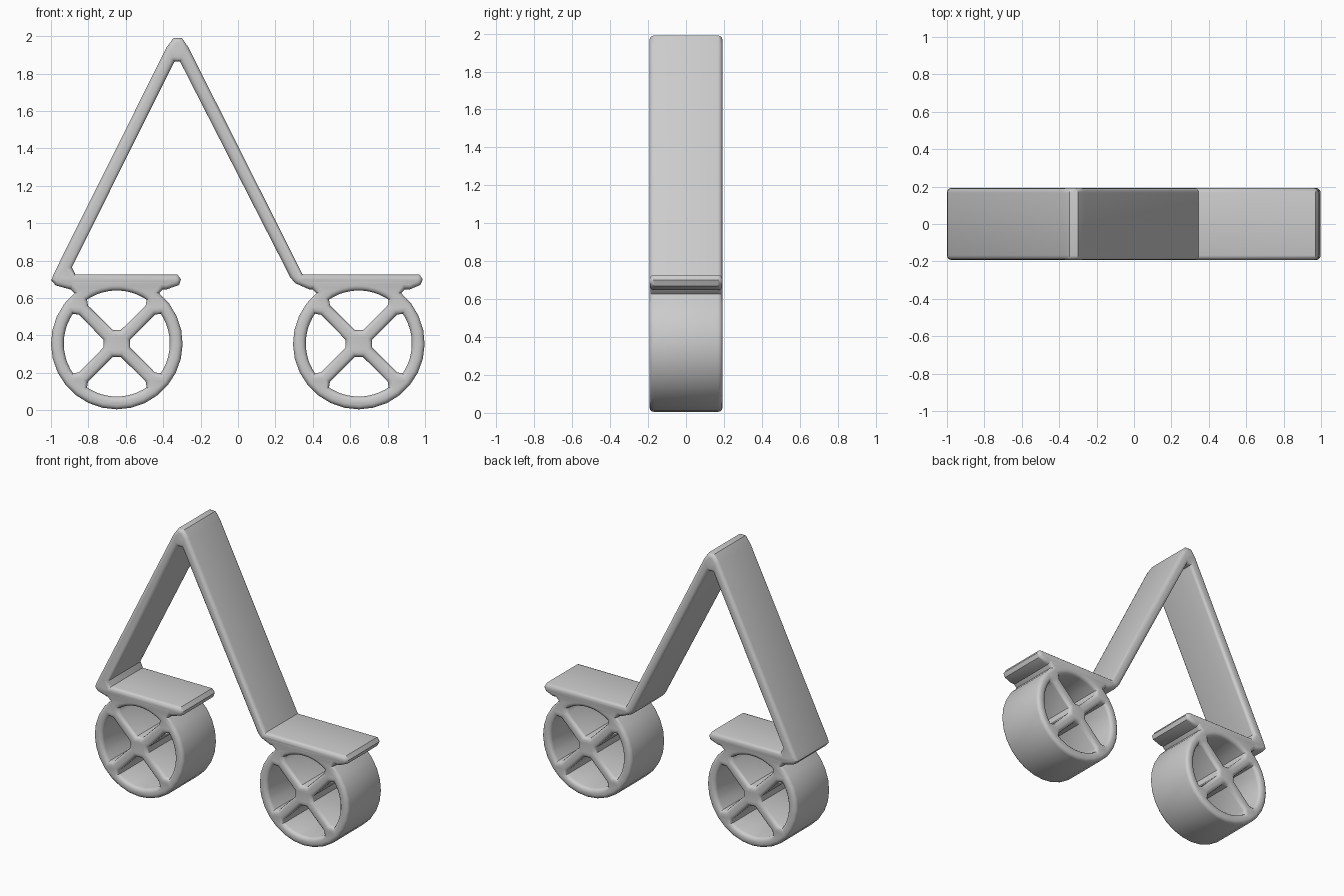
import bpy
import bmesh
from math import sin, cos, radians
from mathutils import Matrix, Vector

cube = bpy.data.objects.get("Cube")
if cube:
    bpy.data.objects.remove(cube, do_unlink=True)

HALF_DEPTH = 0.193
EDGE = 0.025
RADIUS = 0.352       # wheel rim, outside
HOLE_RADIUS = 0.285  # wheel rim, inside
HUB_Z = 0.357

grey = bpy.data.materials.new("plain grey")
grey.use_nodes = True
colour = (0.6, 0.6, 0.6, 1)
grey.diffuse_color = colour
grey.node_tree.nodes["Principled BSDF"].inputs["Base Color"].default_value = colour


def arc(radius, start, end, steps):
    """Points on an arc round the origin, angles in degrees."""
    angles = [radians(start + (end - start) * i / steps) for i in range(steps + 1)]
    return [(radius * cos(a), radius * sin(a)) for a in angles]


def soften(points, cut=0.03):
    """Cut every corner of a closed outline once."""
    result = []
    for i, p in enumerate(points):
        p = Vector(p)
        for q in (Vector(points[i - 1]), Vector(points[(i + 1) % len(points)])):
            d = q - p
            result.append(tuple(p + d.normalized() * min(cut, d.length * 0.3)))
    return result


def slab(name, outlines, x=0, z=0):
    """Extrude front-view outlines (inner ones become holes) with rounded edges."""
    curve = bpy.data.curves.new(name, "CURVE")
    curve.dimensions = "2D"
    curve.fill_mode = "BOTH"
    curve.extrude = HALF_DEPTH - EDGE
    curve.bevel_depth = EDGE
    curve.bevel_resolution = 2
    curve.offset = -EDGE
    for points in outlines:
        spline = curve.splines.new("POLY")
        spline.points.add(len(points) - 1)
        for target, (px, pz) in zip(spline.points, points):
            target.co = (px, pz, 0, 1)
        spline.use_cyclic_u = True
    helper = bpy.data.objects.new(name + "_outline", curve)
    bpy.context.collection.objects.link(helper)
    bpy.context.view_layer.update()
    graph = bpy.context.evaluated_depsgraph_get()
    mesh = bpy.data.meshes.new_from_object(helper.evaluated_get(graph))
    bpy.data.objects.remove(helper, do_unlink=True)

    # Stand the slab upright and weld its seams
    mesh.transform(Matrix.Translation((x, 0, z)) @ Matrix.Rotation(radians(90), 4, "X"))
    bm = bmesh.new()
    bm.from_mesh(mesh)
    bmesh.ops.remove_doubles(bm, verts=bm.verts, dist=0.0005)
    bmesh.ops.recalc_face_normals(bm, faces=bm.faces)
    bm.to_mesh(mesh)
    bm.free()
    mesh.materials.clear()
    mesh.materials.append(grey)
    mesh.name = name
    obj = bpy.data.objects.new(name, mesh)
    bpy.context.collection.objects.link(obj)
    bpy.ops.object.select_all(action="DESELECT")
    obj.select_set(True)
    bpy.context.view_layer.objects.active = obj
    bpy.ops.object.shade_smooth_by_angle(angle=radians(40))
    return obj


# Frame: two sloping bars meeting at a peak, each foot running into a flat shelf
slab("frame", [[
    (-0.90, 0.647), (-0.38, 0.647), (-0.315, 0.67), (-0.305, 0.70), (-0.325, 0.727),
    (-0.87, 0.727), (-0.888, 0.765), (-0.34, 1.865), (-0.31, 1.865),
    (0.28, 0.71), (0.305, 0.68), (0.38, 0.647), (0.92, 0.647), (0.975, 0.67),
    (0.988, 0.70), (0.97, 0.727), (0.345, 0.727),
    (-0.265, 1.94), (-0.30, 1.99), (-0.345, 1.99), (-0.382, 1.94),
    (-0.985, 0.73), (-0.998, 0.695), (-0.975, 0.668)]])

# Wheel: rim with a flared neck under the shelf, and four openings between the spokes
neck = [(0.243, 0.285), (0.268, 0.315), (0.268, 0.355)]
rim = arc(RADIUS, 130, 410, 22) + neck + [(-px, pz) for px, pz in reversed(neck)]
openings = []
for middle in range(0, 360, 90):
    a = radians(middle)
    apex = (0.05 * cos(a), 0.05 * sin(a))
    openings.append(soften([apex] + arc(HOLE_RADIUS, middle - 38, middle + 38, 6)))

for name, x in (("right_wheel", -0.648), ("left_wheel", 0.646)):
    slab(name, [rim] + openings, x, HUB_Z)
